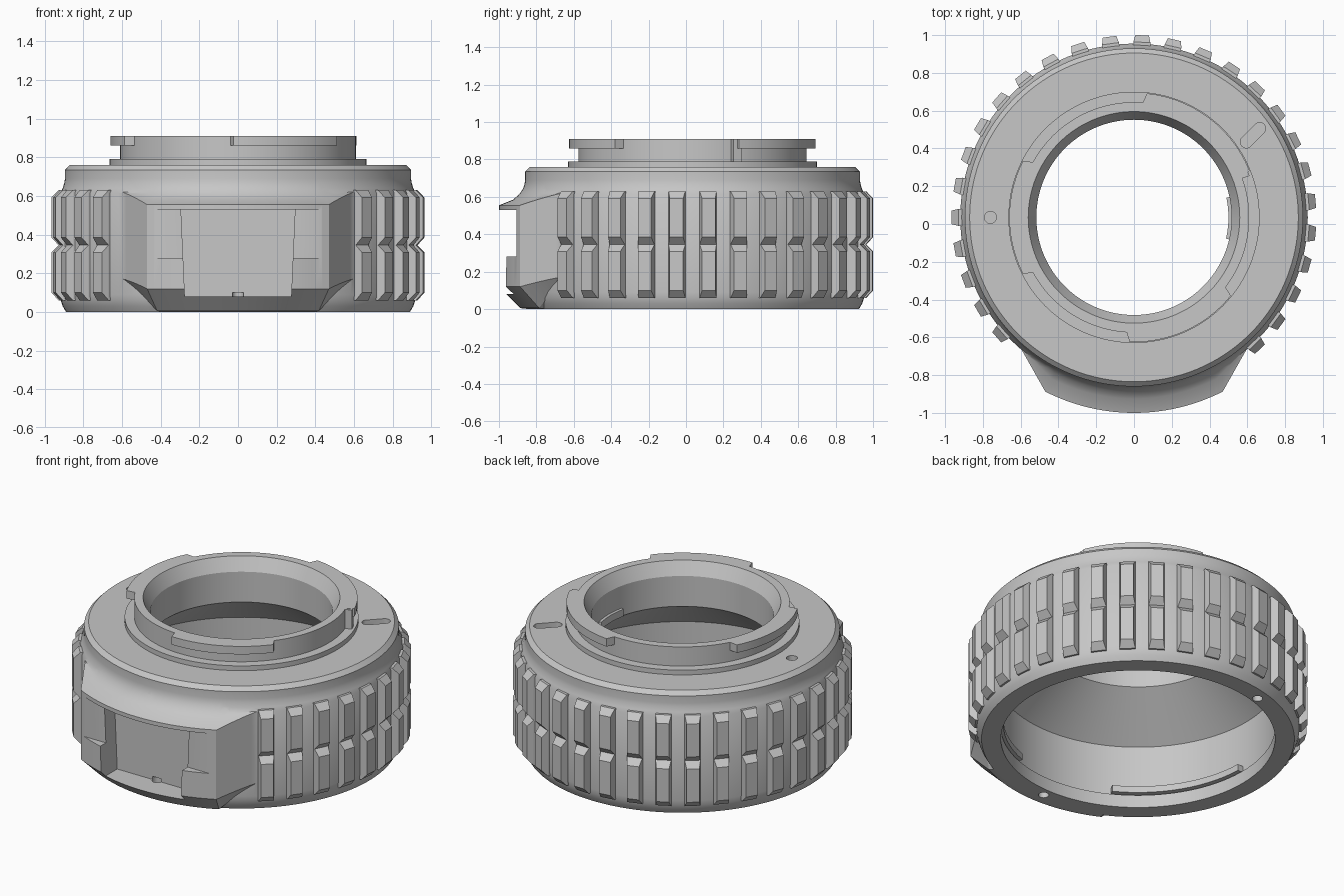
import bpy, bmesh
from math import sin, cos, radians, pi

cube = bpy.data.objects.get("Cube")
if cube:
    bpy.data.objects.remove(cube)

CY = 0.035  # ring axis sits slightly behind the origin

metal = bpy.data.materials.new("satin_grey")
metal.use_nodes = True
GREY = (0.57, 0.57, 0.57, 1)
metal.diffuse_color = GREY
metal.node_tree.nodes["Principled BSDF"].inputs["Base Color"].default_value = GREY


def polar(r, deg, z):
    a = radians(deg)
    return (r * cos(a), CY + r * sin(a), z)


def finish(name, bm):
    bmesh.ops.recalc_face_normals(bm, faces=bm.faces)
    mesh = bpy.data.meshes.new(name)
    bm.to_mesh(mesh)
    bm.free()
    mesh.materials.append(metal)
    ob = bpy.data.objects.new(name, mesh)
    bpy.context.collection.objects.link(ob)
    return ob


def loft(bm, sections, closed=False):
    """Skin a list of equal-length closed sections, capping the ends if open."""
    rows = [[bm.verts.new(p) for p in s] for s in sections]
    n = len(rows[0])
    pairs = list(zip(rows, rows[1:])) + ([(rows[-1], rows[0])] if closed else [])
    for a, b in pairs:
        for i in range(n):
            j = (i + 1) % n
            bm.faces.new((a[i], a[j], b[j], b[i]))
    if not closed:
        bm.faces.new(rows[0])
        bm.faces.new(rows[-1])


def arc_block(bm, a0, a1, r0, r1, z0, z1, slant=0, steps=14):
    """Curved bar; slant lengthens (or shortens) the inner edge at both ends."""
    sections = []
    for i in range(steps + 1):
        t = i / steps
        outer = a0 + (a1 - a0) * t
        inner = outer + slant * (2 * t - 1)
        sections.append([polar(r0, inner, z0), polar(r1, outer, z0),
                         polar(r1, outer, z1), polar(r0, inner, z1)])
    loft(bm, sections)


def prism(name, outline, lo, hi, axis="z"):
    bm = bmesh.new()
    place = (lambda p, d: (p[0], p[1], d)) if axis == "z" else (lambda p, d: (p[0], d, p[1]))
    loft(bm, [[place(p, d) for p in outline] for d in (lo, hi)])
    return finish(name, bm)


def circle(x, y, r, n=24):
    return [(x + r * cos(2 * pi * i / n), y + r * sin(2 * pi * i / n)) for i in range(n)]


def activate(ob):
    bpy.ops.object.select_all(action="DESELECT")
    ob.select_set(True)
    bpy.context.view_layer.objects.active = ob


def combine(target, tool, operation):
    activate(target)
    mod = target.modifiers.new(operation, "BOOLEAN")
    mod.operation, mod.solver, mod.object = operation, "EXACT", tool
    bpy.ops.object.modifier_apply(modifier=mod.name)
    bpy.data.objects.remove(tool)


# Turned ring body with stepped mount on top, flared bore and a lip at the base
profile = [(.89, 0), (.907, .03), (.917, .06), (.92, .09), (.92, .615), (.907, .64), (.898, .67),
           (.895, .69), (.895, .735), (.87, .76), (.665, .76), (.665, .79), (.61, .79), (.61, .91),
           (.56, .91), (.517, .83), (.517, .64), (.805, .41), (.805, .08), (.78, .08), (.78, 0)]
bm = bmesh.new()
loft(bm, [[polar(r, 360 * i / 128, z) for r, z in profile] for i in range(128)], closed=True)
body = finish("ring_body", bm)

# Raised front boss: curved face, angled cheeks, bevelled underside
bm = bmesh.new()
sections = []
FACE, END = 27, 44
cheek = [-END + (END - FACE) * i / 6 for i in range(6)]
angles = cheek + [-FACE + 2 * FACE * i / 24 for i in range(25)] + [-a for a in reversed(cheek)]
corner = (1.035 * sin(radians(FACE)), 1.035 * cos(radians(FACE)))
tip = (.90 * sin(radians(END)), .90 * cos(radians(END)))
for a in angles:
    # where the ray at this angle meets the straight cheek, or the curved face
    if abs(a) <= FACE:
        r = 1.035
    else:
        s, c = sin(radians(abs(a))), cos(radians(abs(a)))
        dx, dy = tip[0] - corner[0], tip[1] - corner[1]
        r = (corner[0] * dy - corner[1] * dx) / (s * dy - c * dx)
    k = max(0, (r - .90) / .135)
    base = .17 - .165 * k
    ring = [(.86, base - .004), (.89 + .03 * k, base), (r, .18 - .06 * k), (r, .63 - .075 * k),
            (.90 + .06 * k, .632 - .047 * k), (.90 + .025 * k, .634 - .019 * k),
            (.90 + .004 * k, .636 + .012 * k), (.86, .64 + .04 * k)]
    sections.append([polar(q, 270 + a, z) for q, z in ring])
loft(bm, sections)
combine(body, finish("front_boss", bm), "UNION")

# Recesses, dimples and holes cut in the body
diag = radians(45)
slot = []
for i in range(24):
    a = 2 * pi * i / 24
    shift = .05 if cos(a - diag) > 0 else -.05
    slot.append((.63 + shift * cos(diag) + .032 * cos(a), .47 + shift * sin(diag) + .032 * sin(a)))
rim_x, rim_y, _ = polar(.82, 106, 0)
cutters = [
    prism("face_slot_cutter", [(-.6, .28), (.6, .28), (.6, .53), (-.6, .53)], -1.2, -.905, "y"),
    prism("pocket_cutter", [(-.275, .08), (.275, .08), (.295, .53), (-.295, .53)], -1.2, -.805, "y"),
    prism("shelf_hole_cutter", circle(0, -.80, .03), -.1, .10),
    prism("rim_hole_cutter", circle(rim_x, rim_y, .03), -.1, .06),
    prism("index_slot_cutter", slot, .73, .85),
    prism("index_dimple_cutter", circle(-.76, CY, .032), .73, .85),
]
for c in cutters:
    combine(body, c, "DIFFERENCE")
activate(body)
bpy.ops.object.shade_smooth_by_angle(angle=radians(28))

# Two tiers of bevelled grip ribs around everything but the boss
bm = bmesh.new()
for k in range(-4, 23):
    deg = 180 - k * 360 / 35
    a = radians(deg)
    for z0, z1 in ((.06, .346), (.345, .63)):
        def rect(r, w, lo, hi):
            return [(r * cos(a) - s * sin(a), CY + r * sin(a) + s * cos(a), z)
                    for s, z in ((-w, lo), (w, lo), (w, hi), (-w, hi))]
        loft(bm, [rect(.90, .046, z0, z1), rect(.928, .045, z0, z1),
                  rect(.965, .036, z0 + .04, z1 - .038)])
finish("grip_ribs", bm)

# Bayonet tabs on the mount, with a stop block under one of them
bm = bmesh.new()
for a0, a1 in ((22, 84), (153, 207), (268, 321)):
    arc_block(bm, a0, a1, .60, .66, .86, .91, slant=2)
arc_block(bm, 19.8, 24, .60, .65, .785, .909, steps=2)
tabs = finish("mount_tabs", bm)

# Locking lugs inside the lower bore, and a shallow pad in the throat
bm = bmesh.new()
for a0, a1 in ((182, 241), (289, 350), (65, 122)):
    arc_block(bm, a0, a1, .765, .815, .09, .13)
lugs = finish("bore_lugs", bm)
bm = bmesh.new()
arc_block(bm, -13, 12, .50, .53, .645, .69)
pad = finish("throat_pad", bm)

for ob in (tabs, lugs, pad):
    activate(ob)
    bpy.ops.object.shade_smooth_by_angle(angle=radians(28))
